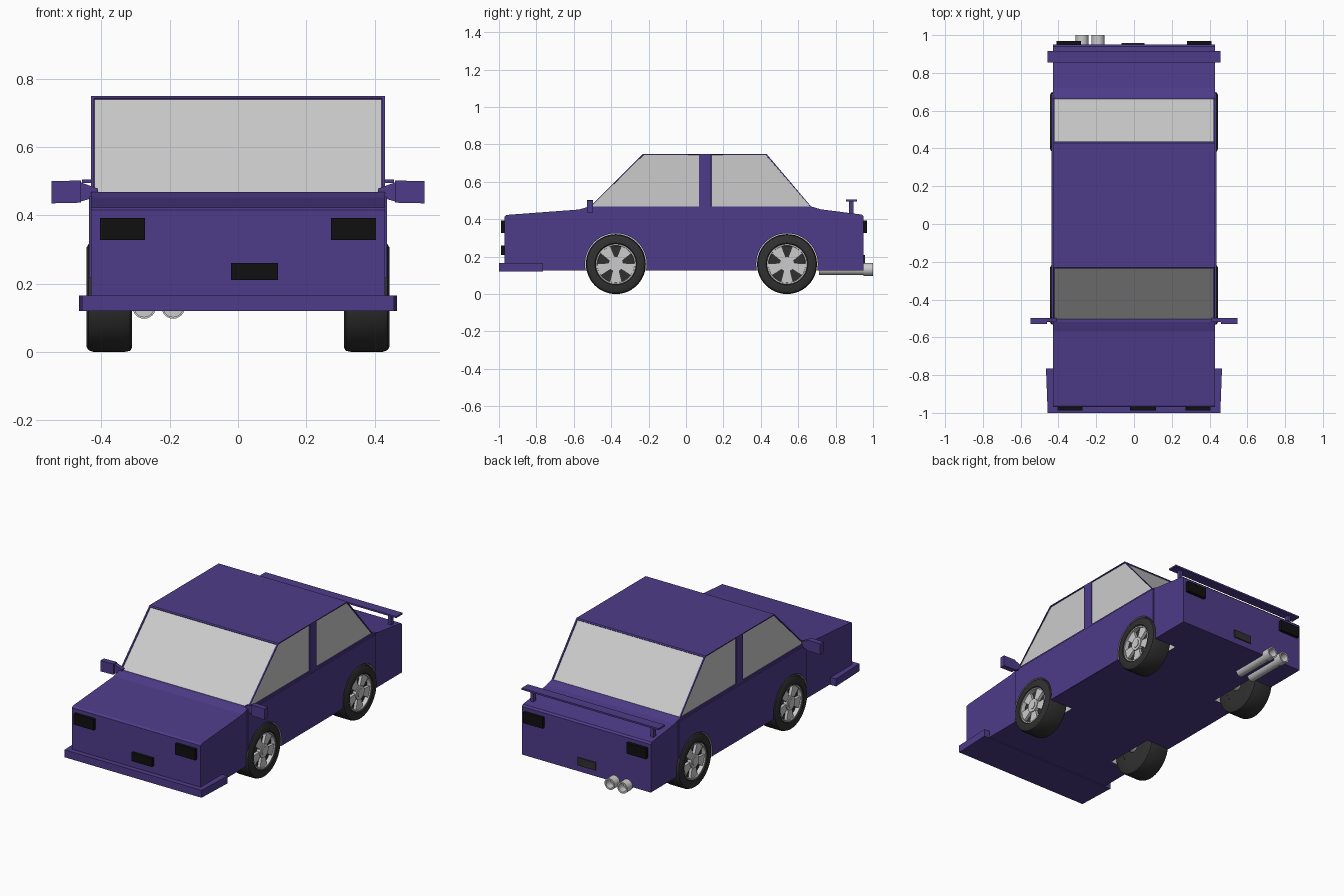
import bpy, bmesh
from math import sin, cos, pi, radians
from mathutils import Vector

if "Cube" in bpy.data.objects:
    bpy.data.objects.remove(bpy.data.objects["Cube"])


def material(name, r, g, b):
    m = bpy.data.materials.new(name)
    m.diffuse_color = (r, g, b, 1)
    m.use_nodes = True
    m.node_tree.nodes["Principled BSDF"].inputs["Base Color"].default_value = m.diffuse_color
    return m


PAINT = material("paint", 0.075, 0.045, 0.25)
BLACK = material("black", 0.005, 0.005, 0.005)
RUBBER = material("rubber", 0.03, 0.03, 0.03)
GREY = material("light_grey", 0.8, 0.8, 0.8)


def finish(bm, name, mats, smooth=False):
    bmesh.ops.recalc_face_normals(bm, faces=bm.faces)
    me = bpy.data.meshes.new(name)
    bm.to_mesh(me)
    bm.free()
    for m in mats:
        me.materials.append(m)
    ob = bpy.data.objects.new(name, me)
    bpy.context.collection.objects.link(ob)
    if smooth:
        bpy.ops.object.select_all(action='DESELECT')
        ob.select_set(True)
        bpy.context.view_layer.objects.active = ob
        bpy.ops.object.shade_smooth_by_angle(angle=radians(35))
    return ob


def prism(name, pts, axis, a, b, mats=(PAINT,)):
    """Extrude a 2D outline along an axis from a to b."""
    bm = bmesh.new()

    def place(p, t):
        c = list(p)
        c.insert(axis, t)
        return bm.verts.new(c)
    face = bm.faces.new([place(p, a) for p in pts])
    ext = bmesh.ops.extrude_face_region(bm, geom=[face])
    shift = Vector((0, 0, 0))
    shift[axis] = b - a
    bmesh.ops.translate(bm, vec=shift, verts=[v for v in ext['geom'] if isinstance(v, bmesh.types.BMVert)])
    return finish(bm, name, mats)


def box(name, x0, x1, y0, y1, z0, z1, mats=(PAINT,)):
    return prism(name, [(x0, y0), (x1, y0), (x1, y1), (x0, y1)], 2, z0, z1, mats)


def lathe(name, profile, loc, side=1, mats=(), segs=48):
    """Spin a closed (x, radius) outline about the x axis."""
    bm = bmesh.new()
    rings = []
    for i in range(segs):
        t = 2 * pi * i / segs
        rings.append([bm.verts.new((x * side, r * cos(t), r * sin(t))) for x, r in profile])
    n = len(profile)
    for i in range(segs):
        p, q = rings[i], rings[(i + 1) % segs]
        for j in range(n):
            k = (j + 1) % n
            bm.faces.new((p[j], p[k], q[k], q[j]))
    bmesh.ops.remove_doubles(bm, verts=bm.verts, dist=1e-6)
    ob = finish(bm, name, mats, True)
    ob.location = loc
    return ob


def cylinder(name, x0, x1, r, loc, side=1, mats=()):
    return lathe(name, [(x0, 0), (x0, r), (x1, r), (x1, 0)], loc, side, mats)


# lower body
body = prism("body", [(-0.97, 0.125), (-0.97, 0.415), (-0.96, 0.423), (-0.57, 0.452), (-0.52, 0.468),
                      (0.67, 0.468), (0.72, 0.453), (0.94, 0.425), (0.95, 0.415), (0.95, 0.125)],
             0, -0.43, 0.43)
cut_parts = [body]

# slightly raised door panels
for side in (-1, 1):
    cut_parts.append(box("door_panel", side * 0.42, side * 0.437, -0.53, 0.69, 0.126, 0.455))

# cabin with recessed windows
bm = bmesh.new()
bottom, top = (-0.525, 0.075, 0.13, 0.68), (-0.23, 0.075, 0.13, 0.43)
grid = {}
for s in (-1, 1):
    for i in range(4):
        grid[s, i, 0] = bm.verts.new((s * 0.43, bottom[i], 0.455))
        grid[s, i, 1] = bm.verts.new((s * 0.43, top[i], 0.75))
side_glass, end_glass = [], []
for i in range(3):
    for s in (-1, 1):
        f = bm.faces.new([grid[s, i, 0], grid[s, i + 1, 0], grid[s, i + 1, 1], grid[s, i, 1]])
        if i != 1:
            side_glass.append(f)
    for h in (0, 1):
        bm.faces.new([grid[-1, i, h], grid[1, i, h], grid[1, i + 1, h], grid[-1, i + 1, h]])
for i in (0, 3):
    end_glass.append(bm.faces.new([grid[-1, i, 0], grid[1, i, 0], grid[1, i, 1], grid[-1, i, 1]]))
bmesh.ops.recalc_face_normals(bm, faces=bm.faces)
for faces, width in ((side_glass, 0.007), (end_glass, 0.012)):
    bmesh.ops.inset_individual(bm, faces=faces, thickness=width, depth=0)
    bmesh.ops.inset_individual(bm, faces=faces, thickness=0.0005, depth=-0.006)
    for f in faces:
        f.material_index = 1
finish(bm, "cabin", (PAINT, GREY))

# wheels and wheel wells
TIRE = [(0.31, 0.09), (0.31, 0.147), (0.316, 0.157), (0.33, 0.16), (0.425, 0.16), (0.438, 0.155),
        (0.444, 0.145), (0.444, 0.112), (0.438, 0.106), (0.41, 0.104), (0.41, 0.09)]
for y in (-0.375, 0.54):
    for side in (-1, 1):
        loc = (0, y, 0.16)
        well = cylinder("wheel_well_cutter", 0.28, 0.6, 0.165, loc, side, (GREY,))
        well.hide_render = True
        well.hide_viewport = False
        well.display_type = 'WIRE'
        for part in cut_parts:
            mod = part.modifiers.new("wheel_well", 'BOOLEAN')
            mod.operation = 'DIFFERENCE'
            mod.solver = 'EXACT'
            mod.material_mode = 'TRANSFER'
            mod.object = well
        lathe("tire", TIRE, loc, side, (RUBBER,))
        cylinder("wheel_back", 0.312, 0.415, 0.1, loc, side, (RUBBER,))
        cylinder("wheel_hub", 0.4, 0.438, 0.04, loc, side)
        cylinder("hub_cap", 0.43, 0.442, 0.024, loc, side)
        cylinder("axle_stub", 0.27, 0.32, 0.03, loc, side)
        lathe("rim_ring", [(0.4, 0.096), (0.4, 0.107), (0.439, 0.107), (0.439, 0.1)], loc, side)
        for k in range(5):
            a = radians(54 + 72 * k)
            wedge = [(0.03, -0.016), (0.099, -0.034), (0.099, 0.034), (0.03, 0.016)]
            pts = [(r * cos(a) - w * sin(a), r * sin(a) + w * cos(a)) for r, w in wedge]
            spoke = prism("wheel_spoke", pts, 0, side * 0.405, side * 0.432, ())
            spoke.location = loc

# front bumper lip
prism("front_bumper", [(-0.457, -1.0), (0.457, -1.0), (0.466, -0.765), (-0.466, -0.765)], 2, 0.12, 0.165)

# rear spoiler
box("spoiler_wing", -0.457, 0.457, 0.855, 0.915, 0.495, 0.505)

for s in (-1, 1):
    box("spoiler_post", s * 0.39, s * 0.41, 0.872, 0.895, 0.42, 0.5)
    # door mirrors
    prism("mirror_stem", [(s * 0.41, 0.455), (s * 0.462, 0.44), (s * 0.462, 0.497), (s * 0.41, 0.478)],
          1, -0.52, -0.497)
    prism("mirror", [(s * 0.46, 0.437), (s * 0.547, 0.435), (s * 0.547, 0.5), (s * 0.46, 0.502)],
          1, -0.53, -0.497)
    # lamps
    box("headlight", s * 0.272, s * 0.405, -0.988, -0.96, 0.327, 0.392, (BLACK,))
    box("tail_light", s * 0.28, s * 0.41, 0.94, 0.968, 0.327, 0.392, (BLACK,))

# number plates
box("front_plate", -0.02, 0.117, -0.988, -0.96, 0.21, 0.26, (BLACK,))
box("rear_plate", -0.065, 0.055, 0.94, 0.957, 0.163, 0.21, (RUBBER,))

# twin exhaust pipes with open ends
for x in (-0.275, -0.19):
    pipe = lathe("exhaust_pipe", [(0.71, 0), (0.71, 0.03), (0.95, 0.03), (0.95, 0.034), (1.0, 0.034),
                                  (1.0, 0.025), (0.955, 0.025), (0.955, 0)], (x, 0, 0.131), segs=24)
    pipe.rotation_euler.z = pi / 2
